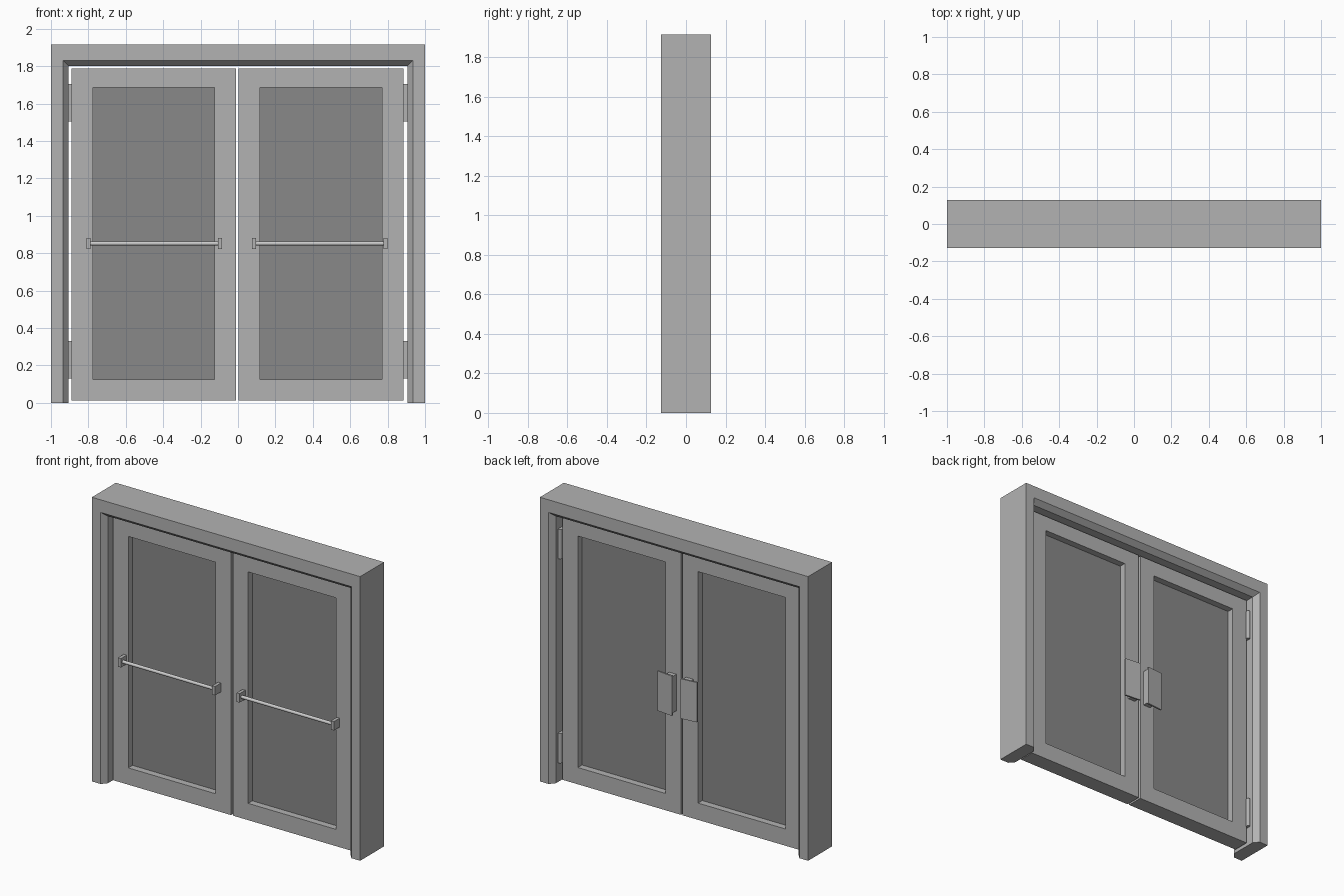
import bpy, bmesh, math
from mathutils import Vector

if "Cube" in bpy.data.objects:
    bpy.data.objects.remove(bpy.data.objects["Cube"])


def material(name, g):
    m = bpy.data.materials.new(name)
    m.diffuse_color = (g, g, g, 1)
    m.use_nodes = True
    m.node_tree.nodes["Principled BSDF"].inputs["Base Color"].default_value = m.diffuse_color
    return m


PAINT = material("painted_metal", .45)
GLASS = material("dark_pane", .25)
STEEL = material("bar_steel", .62)


def finish(name, bm, mat=PAINT):
    bmesh.ops.recalc_face_normals(bm, faces=bm.faces)
    me = bpy.data.meshes.new(name)
    bm.to_mesh(me)
    bm.free()
    me.materials.append(mat)
    ob = bpy.data.objects.new(name, me)
    bpy.context.collection.objects.link(ob)
    return ob


def prism(name, pts, z0, z1, mat=PAINT):
    """Extrude an (x, y) outline from z0 to z1."""
    bm = bmesh.new()
    f = bm.faces.new([bm.verts.new((x, y, z0)) for x, y in pts])
    r = bmesh.ops.extrude_face_region(bm, geom=[f])
    bmesh.ops.translate(bm, vec=(0, 0, z1 - z0),
                        verts=[v for v in r['geom'] if isinstance(v, bmesh.types.BMVert)])
    return finish(name, bm, mat)


def box(name, x0, x1, y0, y1, z0, z1, mat=PAINT):
    return prism(name, [(x0, y0), (x1, y0), (x1, y1), (x0, y1)], z0, z1, mat)


def sweep(name, rings, closed):
    """Skin a list of equal profile loops; cap the ends if open."""
    bm = bmesh.new()
    vs = [[bm.verts.new(p) for p in r] for r in rings]
    n, m = len(vs), len(vs[0])
    for i in range(n if closed else n - 1):
        a, b = vs[i], vs[(i + 1) % n]
        for j in range(m):
            k = (j + 1) % m
            bm.faces.new((a[j], a[k], b[k], b[j]))
    if not closed:
        bm.faces.new(vs[0])
        bm.faces.new(vs[-1])
    return finish(name, bm)


def rod(name, a, b, r, n=16, mat=PAINT):
    a, b = Vector(a), Vector(b)
    bpy.ops.mesh.primitive_cylinder_add(
        vertices=n, radius=r, depth=(b - a).length, location=(a + b) / 2,
        rotation=(b - a).to_track_quat('Z', 'Y').to_euler())
    ob = bpy.context.object
    ob.name = name
    ob.data.materials.append(mat)
    bpy.ops.object.shade_smooth_by_angle(angle=math.radians(40))
    return ob


# door surround: chamfered section mitred around both jambs and the head
prof = [(0, 0, -.1275), (.065, .085, -.1275), (.095, .115, -.093),
        (.095, .115, .093), (.065, .085, .1275), (0, 0, .1275)]
H = 1.915
sweep("door_surround", [
    [(-1 + i, y, 0) for i, t, y in prof],
    [(-1 + i, y, H - t) for i, t, y in prof],
    [(1 - i, y, H - t) for i, t, y in prof],
    [(1 - i, y, 0) for i, t, y in prof]], False)

YF, YB = -.06, .05
for side, x0, x1, bx0, bx1 in (("left", -.891, -.01, -.81, -.085),
                               ("right", .003, .886, .075, .8)):
    # leaf rim around the glazed opening
    gx0, gx1, gz0, gz1 = x0 + .115, x1 - .115, .125, 1.685
    outer = [(x0, .012), (x1, .012), (x1, 1.788), (x0, 1.788)]
    inner = [(gx0, gz0), (gx1, gz0), (gx1, gz1), (gx0, gz1)]
    sweep(side + "_door_leaf",
          [[(o[0], YF, o[1]), (i[0], YF, i[1]), (i[0], YB, i[1]), (o[0], YB, o[1])]
           for o, i in zip(outer, inner)], True)
    # recessed pane
    box(side + "_door_pane", gx0 - .005, gx1 + .005, -.015, .005,
        gz0 - .005, gz1 + .005, GLASS)
    # front push bar with end brackets
    for tag, bx in (("outer", bx0), ("inner", bx1 - .022)):
        box(f"{side}_{tag}_bar_bracket", bx, bx + .022, -.122, YF, .822, .882)
    rod(side + "_push_bar", (bx0 + .012, -.098, .852), (bx1 - .012, -.098, .852), .011, mat=STEEL)

for side, s in (("left", -1), ("right", 1)):
    # back paddle handle: base near the meeting edge, slightly slanted plate
    box(side + "_handle_base", *sorted((s * .036, s * .09)), YB, .098, .705, .95)
    prism(side + "_handle_plate",
          [(s * .032, .094), (s * .148, .084), (s * .148, .094), (s * .032, .106)], .692, .96)
    # hinges: leaf plate and rear knuckle
    for tag, z0, z1 in (("upper", 1.505, 1.705), ("lower", .13, .33)):
        box(f"{side}_{tag}_hinge_plate", *sorted((s * .884, s * .906)), .0, .058, z0, z1)
        rod(f"{side}_{tag}_hinge_knuckle", (s * .896, .06, z0), (s * .896, .06, z1), .013, 12)
